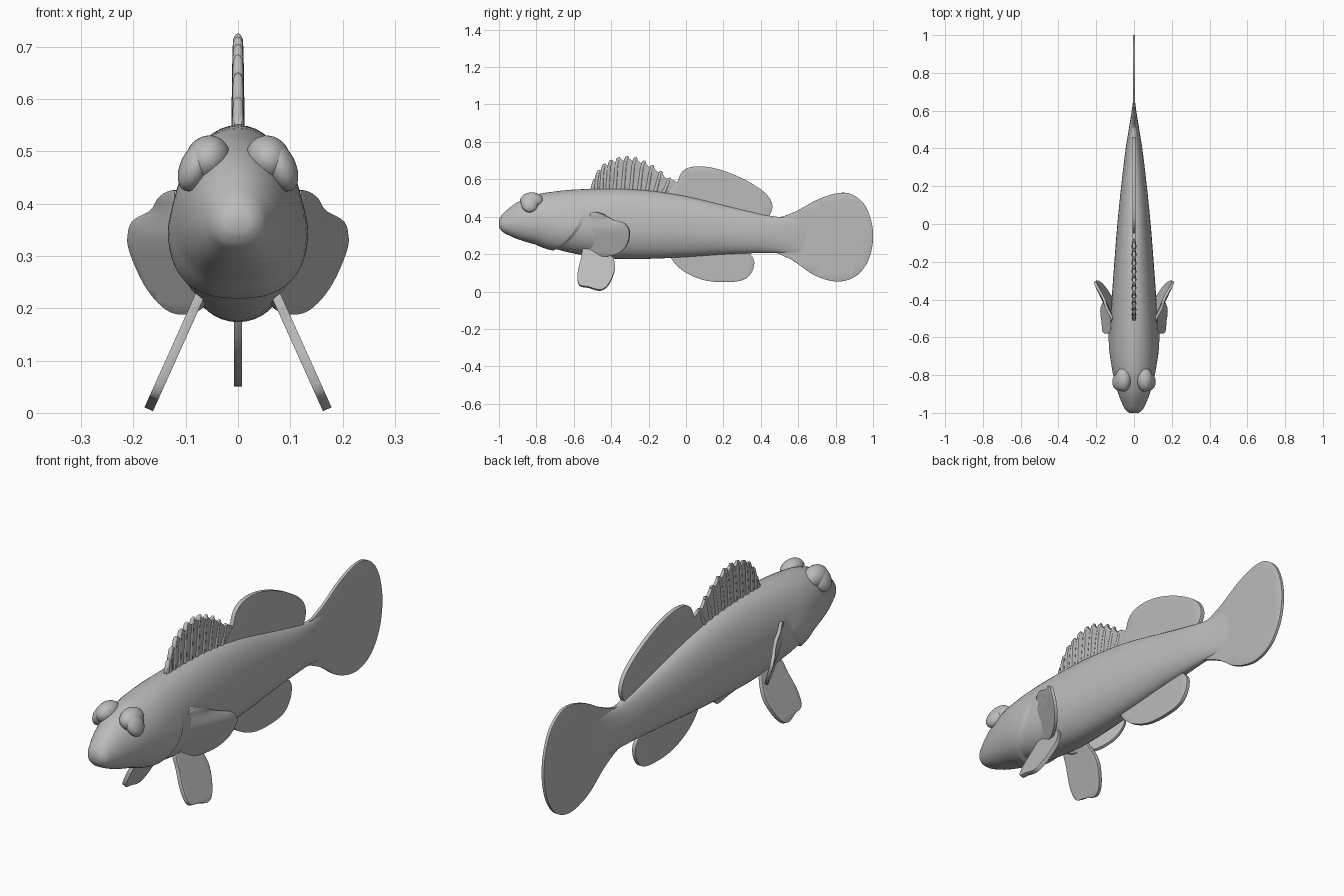
import bpy, bmesh, math
from mathutils import Vector

if "Cube" in bpy.data.objects:
    bpy.data.objects.remove(bpy.data.objects["Cube"])

grey = bpy.data.materials.new("plain_grey")
grey.use_nodes = True
grey.diffuse_color = (0.5, 0.5, 0.5, 1)
grey.node_tree.nodes["Principled BSDF"].inputs["Base Color"].default_value = (0.5, 0.5, 0.5, 1)


def finish(bm, name, angle=40):
    bmesh.ops.recalc_face_normals(bm, faces=bm.faces)
    mesh = bpy.data.meshes.new(name)
    bm.to_mesh(mesh)
    bm.free()
    ob = bpy.data.objects.new(name, mesh)
    bpy.context.collection.objects.link(ob)
    mesh.materials.append(grey)
    bpy.ops.object.select_all(action='DESELECT')
    ob.select_set(True)
    bpy.context.view_layer.objects.active = ob
    bpy.ops.object.shade_smooth_by_angle(angle=math.radians(angle))
    return ob


def smoothstep(a, b, v):
    t = min(1, max(0, (v - a) / (b - a)))
    return t * t * (3 - 2 * t)


def hermite(rows, y):
    """Smooth lookup of (bottom, top, half width) along the length."""
    y = min(max(y, rows[0][0]), rows[-1][0])
    i = max(k for k in range(len(rows) - 1) if rows[k][0] <= y)
    a, b = rows[i], rows[i + 1]
    p, n = rows[max(i - 1, 0)], rows[min(i + 2, len(rows) - 1)]
    h = b[0] - a[0]
    t = (y - a[0]) / h
    out = []
    for c in range(1, len(a)):
        ma = (b[c] - p[c]) / (b[0] - p[0]) * h
        mb = (n[c] - a[c]) / (n[0] - a[0]) * h
        out.append((2*t**3 - 3*t*t + 1) * a[c] + (t**3 - 2*t*t + t) * ma
                   + (3*t*t - 2*t**3) * b[c] + (t**3 - t*t) * mb)
    return out


# Body: y, bottom, top, half width
SECTIONS = [(-1, .345, .385, .025), (-.985, .322, .41, .045), (-.95, .302, .442, .063),
            (-.9, .28, .478, .083), (-.8, .25, .518, .11), (-.7, .228, .535, .125),
            (-.6, .203, .545, .126), (-.4, .176, .55, .118), (-.2, .175, .54, .104),
            (0, .184, .51, .088), (.2, .198, .462, .068), (.4, .206, .415, .044),
            (.5, .206, .398, .028), (.6, .2, .4, .012), (.66, .2, .4, .004)]


def body_point(y, ang):
    s, c = math.sin(ang), math.cos(ang)
    low = max(0, 0.35 - s) / 1.35
    # rings sweep forward underneath so that they follow the gill edge
    yy = y - 0.15 * low ** 1.5 * math.exp(-((y + .55) / .22) ** 2)
    yy = max(yy, -1)
    bot, top, w = hermite(SECTIONS, yy)
    mid = bot + (top - bot) * 0.44
    head = 1 - smoothstep(-.75, -.5, yy)
    power = (0.8 if s < 0 else 1.05) * head + 0.95 * (1 - head)
    x = math.copysign(abs(c) ** power, c) * w
    z = mid + s * ((top - mid) if s > 0 else (mid - bot))
    # gill cover flares out, then drops sharply
    flare = smoothstep(-.75, -.56, y) * (1 - smoothstep(-.56, -.545, y)) * smoothstep(0, .3, low)
    return (x * (1 + .07 * flare), yy, z - .012 * flare * max(0, -s))


stations = [-1 + .008 * i for i in range(8)] + [-.93 + .03 * i for i in range(12)]
stations += [-.575, -.565, -.56, -.552, -.545, -.535] + [-.5 + .04 * i for i in range(30)]
SIDES = 48
bm = bmesh.new()
rings = [[bm.verts.new(body_point(y, 2 * math.pi * k / SIDES)) for k in range(SIDES)]
         for y in stations]
for a, b in zip(rings, rings[1:]):
    for k in range(SIDES):
        bm.faces.new((a[k], a[(k + 1) % SIDES], b[(k + 1) % SIDES], b[k]))
bm.faces.new(rings[0])
bm.faces.new(rings[-1])
finish(bm, "body", 60)


def blob(name, loc, radii, tilt=0):
    bm = bmesh.new()
    bmesh.ops.create_uvsphere(bm, u_segments=32, v_segments=20, radius=1)
    ob = finish(bm, name, 180)
    ob.location, ob.scale, ob.rotation_euler = loc, radii, (0, tilt, 0)
    return ob


# Eyes and brows, lips
for side, label in ((1, "left"), (-1, "right")):
    blob(label + "_eye", (side * .08, -.836, .472), (.03, .046, .052), -side * .45)
    blob(label + "_brow", (side * .058, -.825, .485), (.042, .062, .046), -side * .5)
blob("upper_lip", (0, -.975, .372), (.04, .024, .012))
blob("lower_lip", (0, -.97, .348), (.042, .022, .012))


def spline(points, steps=5):
    """Closed smooth outline through a few points."""
    out, n = [], len(points)
    for i in range(n):
        p0, p1, p2, p3 = (Vector(points[(i + k) % n]) for k in (-1, 0, 1, 2))
        for j in range(steps):
            t = j / steps
            out.append(0.5 * (2 * p1 + (p2 - p0) * t + (2*p0 - 5*p1 + 4*p2 - p3) * t*t
                              + (3*p1 - p0 - 3*p2 + p3) * t**3))
    return out


def fin(name, outline, thick, bend=lambda y, z: 0, steps=5):
    """Fin drawn in the side plane, sliced into a grid, bent sideways and thickened."""
    bm = bmesh.new()
    bm.faces.new([bm.verts.new((0, p[0], p[1])) for p in spline(outline, steps)])
    for axis in (1, 2):
        vals = [v.co[axis] for v in bm.verts]
        lo, hi = min(vals), max(vals)
        no = Vector((0, 0, 0))
        no[axis] = 1
        for i in range(1, 10):
            bmesh.ops.bisect_plane(bm, geom=bm.verts[:] + bm.edges[:] + bm.faces[:],
                                   plane_co=no * (lo + (hi - lo) * i / 10), plane_no=no)
    for v in bm.verts:
        v.co.x = bend(v.co.y, v.co.z)
    ob = finish(bm, name)
    solid = ob.modifiers.new("thickness", 'SOLIDIFY')
    solid.thickness, solid.offset = thick, 0
    bev = ob.modifiers.new("round_edge", 'BEVEL')
    bev.width, bev.segments, bev.limit_method = thick * .3, 2, 'ANGLE'
    bev.angle_limit = math.radians(50)
    return ob


# Middle fins
fin("tail_fin", [(.45, .38), (.52, .402), (.6, .435), (.7, .49), (.8, .524), (.88, .522),
                 (.95, .47), (.99, .38), (1, .28), (.98, .18), (.93, .1), (.86, .06),
                 (.78, .056), (.68, .09), (.58, .16), (.5, .2), (.44, .23)], .013)
fin("rear_dorsal_fin", [(-.1, .52), (-.05, .58), (-.025, .635), (.02, .664), (.1, .668),
                        (.2, .646), (.32, .595), (.42, .53), (.46, .47), (.45, .415),
                        (.4, .39), (.2, .43), (0, .48)], .018)
fin("anal_fin", [(-.09, .2), (-.05, .14), (.01, .095), (.1, .06), (.2, .05), (.3, .06),
                 (.35, .1), (.365, .16), (.34, .2), (.28, .225), (.1, .23), (-.06, .22)], .016)

# Front dorsal fin: membrane notched between spines
tips = [(-.485, .6), (-.465, .645), (-.435, .68), (-.4, .7), (-.36, .714), (-.315, .72),
        (-.27, .714), (-.225, .696), (-.18, .672), (-.135, .64), (-.09, .605)]
edge = [(-.495, .53)]
for a, b in zip(tips, tips[1:]):
    edge += [a, ((a[0] + b[0]) / 2 + .006, (a[1] + b[1]) / 2 - .018)]
edge += [tips[-1], (-.04, .575), (-.02, .5), (-.25, .52)]
fin("front_dorsal_fin", edge, .014, steps=3)
for i, (y, z) in enumerate(tips):
    curve = bpy.data.curves.new("dorsal_spine", 'CURVE')
    curve.dimensions = '3D'
    curve.bevel_depth, curve.bevel_resolution, curve.use_fill_caps = .012, 2, True
    sp = curve.splines.new('POLY')
    sp.points.add(3)
    path = [(y - .015 - .002 * i, .52), (y - .012, z - .04), (y - .003, z - .006), (y + .008, z)]
    for p, q, r in zip(sp.points, path, (1.1, .9, .8, .5)):
        p.co, p.radius = (0, q[0], q[1], 1), r
    ob = bpy.data.objects.new("dorsal_spine", curve)
    curve.materials.append(grey)
    bpy.context.collection.objects.link(ob)

# Paired fins
PELVIC = [(-.54, .235), (-.562, .17), (-.58, .09), (-.57, .035), (-.52, .022), (-.46, .007),
          (-.42, .03), (-.39, .085), (-.38, .14), (-.4, .2), (-.43, .235)]
PECTORAL = [(-.56, .25), (-.55, .34), (-.515, .4), (-.5, .425), (-.45, .416), (-.39, .385),
            (-.33, .365), (-.302, .32), (-.315, .25), (-.36, .205), (-.42, .19), (-.5, .2)]
for side, label in ((1, "left"), (-1, "right")):
    fin(label + "_pelvic_fin", PELVIC, .018,
        lambda y, z: side * (.077 + (.215 - z) * .45))
    fin(label + "_pectoral_fin", PECTORAL, .014,
        lambda y, z: side * (.115 + (y + .5) * .47 - max(0, .33 - z) * .33
                             + .004 * math.sin(z * 110) * smoothstep(.3, .4, z)))
